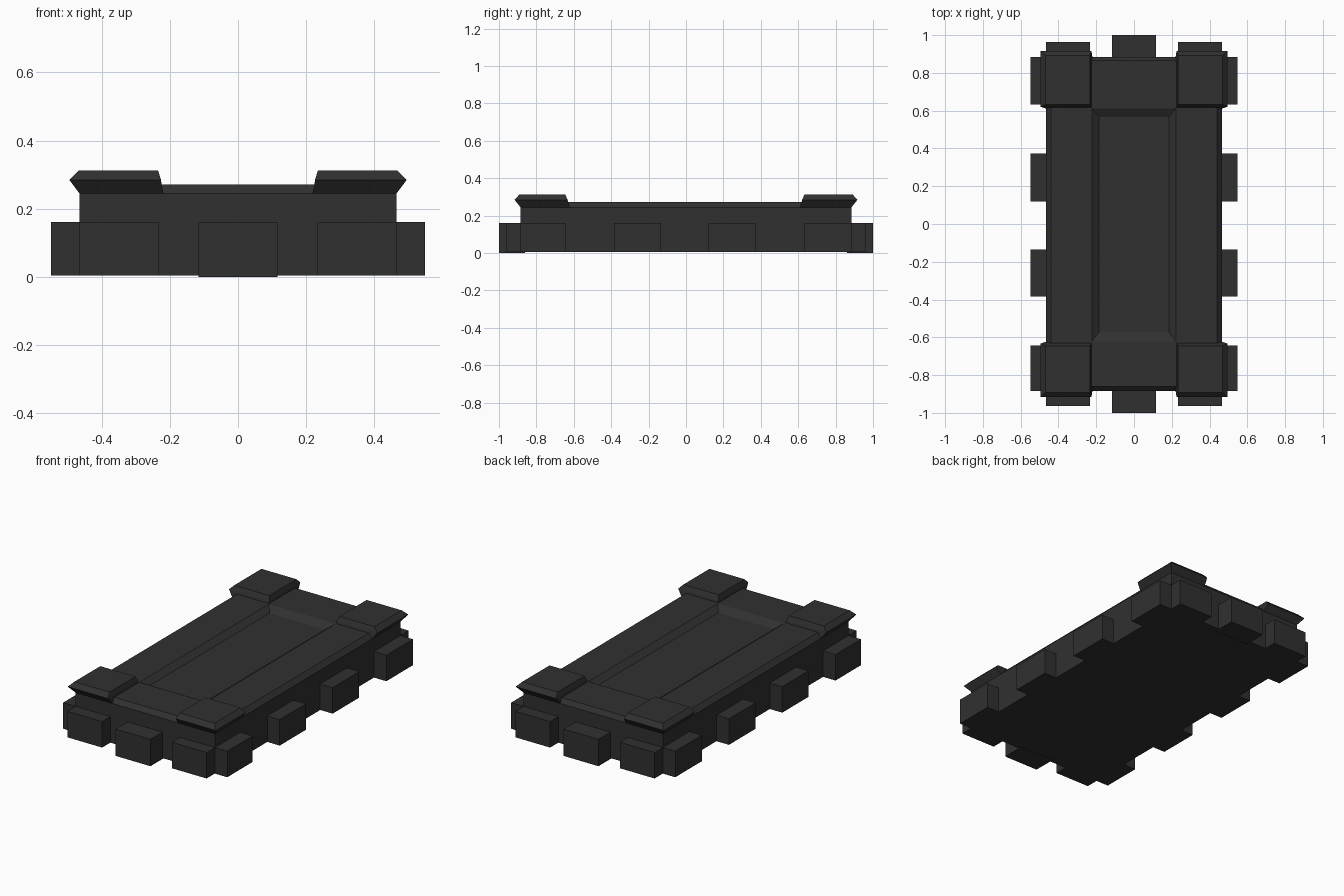
import bpy, bmesh

if "Cube" in bpy.data.objects:
    bpy.data.objects.remove(bpy.data.objects["Cube"])

mat = bpy.data.materials.new("charcoal")
mat.diffuse_color = (0.03, 0.03, 0.03, 1)
mat.use_nodes = True
mat.node_tree.nodes["Principled BSDF"].inputs["Base Color"].default_value = mat.diffuse_color


def loft(name, rings):
    """Stack of rectangles (x0, x1, y0, y1, z) joined into a closed solid."""
    bm = bmesh.new()
    loops = []
    for x0, x1, y0, y1, z in rings:
        loops.append([bm.verts.new((x, y, z)) for x, y in
                      ((x0, y0), (x1, y0), (x1, y1), (x0, y1))])
    for a, b in zip(loops, loops[1:]):
        for i in range(4):
            j = (i + 1) % 4
            bm.faces.new((a[i], a[j], b[j], b[i]))
    bm.faces.new(loops[0][::-1])
    bm.faces.new(loops[-1])
    bmesh.ops.recalc_face_normals(bm, faces=bm.faces)
    me = bpy.data.meshes.new(name)
    bm.to_mesh(me)
    bm.free()
    me.materials.append(mat)
    ob = bpy.data.objects.new(name, me)
    bpy.context.collection.objects.link(ob)
    return ob


def box(name, x0, x1, y0, y1, z0, z1):
    x0, x1 = sorted((x0, x1))
    y0, y1 = sorted((y0, y1))
    return loft(name, [(x0, x1, y0, y1, z0), (x0, x1, y0, y1, z1)])


# Main slab: chamfered rim and shallow tray in the top
loft("body", [
    (-.465, .465, -.885, .885, .005),
    (-.465, .465, -.885, .885, .245),
    (-.44, .44, -.86, .865, .272),
    (-.222, .222, -.622, .612, .272),
    (-.185, .185, -.573, .566, .245),
])

for sx in (-1, 1):
    # Side lugs
    for y0, y1 in ((-.885, -.643), (-.385, -.135), (.12, .373), (.632, .885)):
        box("side_lug", sx * .44, sx * .548, y0, y1, .005, .162)
    for sy in (-1, 1):
        inner = .645 if sy < 0 else .633
        # End lugs at the corners
        box("corner_end_lug", sx * .233, sx * .465, sy * .86, sy * .963, .005, .162)
        # Flared corner caps
        rings = []
        for xi, xo, dy, yo, z in ((.22, .465, .022, .885, .245),
                                  (.226, .495, .012, .917, .285),
                                  (.234, .468, 0, .892, .312)):
            xs = sorted((sx * xi, sx * xo))
            ys = sorted((sy * (inner - dy), sy * yo))
            rings.append((*xs, *ys, z))
        loft("corner_cap", rings)

# Middle end lugs
for sy in (-1, 1):
    box("middle_end_lug", -.116, .116, sy * .86, sy * 1.0, 0, .162)
